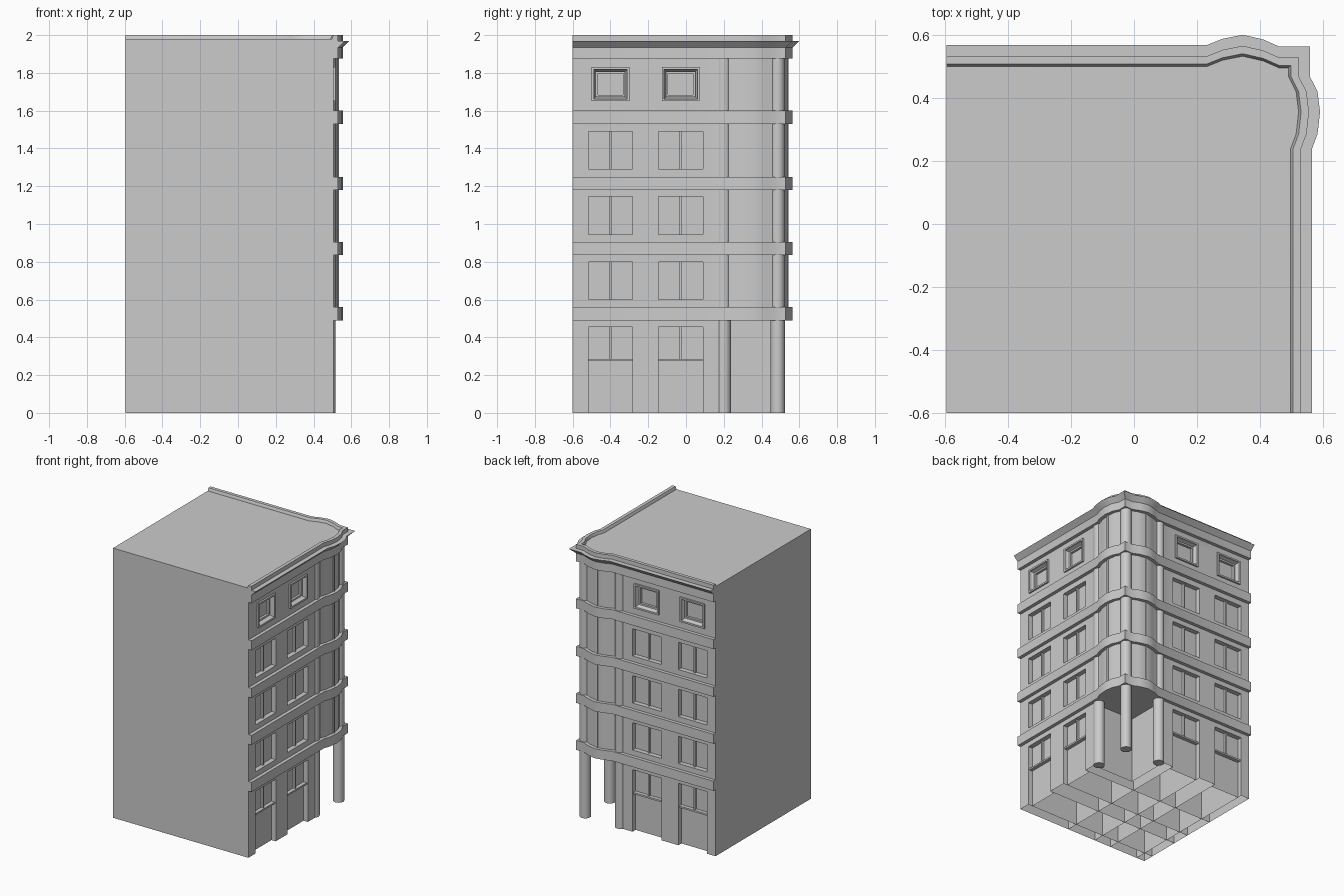
import bpy, bmesh, math
from mathutils import Vector

if "Cube" in bpy.data.objects:
    bpy.data.objects.remove(bpy.data.objects["Cube"])

LEFT, FRONT = -0.595, -0.6
WALL = 0.06          # wall inset from the cornice edge
CENTRES = (-0.4, -0.028)   # window centres along each facade


def plan(d):
    """Facade outline (two flat walls, two bowed bays, one corner), inset by d."""
    right = [(0.565, FRONT), (0.565, 0.24), (0.582, 0.285), (0.59, 0.355),
             (0.582, 0.42), (0.558, 0.467)]
    back = [(0.46, 0.563), (0.41, 0.585), (0.345, 0.60), (0.28, 0.587),
            (0.23, 0.567), (LEFT, 0.567)]
    return ([(x - d, y) for x, y in right] + [(0.558 - d, 0.563 - d)]
            + [(x, y - d) for x, y in back])


def finish(name, bm, smooth=False):
    bmesh.ops.recalc_face_normals(bm, faces=bm.faces[:])
    me = bpy.data.meshes.new(name)
    bm.to_mesh(me)
    bm.free()
    ob = bpy.data.objects.new(name, me)
    bpy.context.collection.objects.link(ob)
    if smooth:
        bpy.ops.object.select_all(action='DESELECT')
        ob.select_set(True)
        bpy.context.view_layer.objects.active = ob
        bpy.ops.object.shade_smooth_by_angle(angle=math.radians(30))
    return ob


def skin(bm, lower, upper):
    """Closed solid between two matching loops."""
    a = [bm.verts.new(p) for p in lower]
    b = [bm.verts.new(p) for p in upper]
    n = len(a)
    bm.faces.new(a)
    bm.faces.new(b)
    for i in range(n):
        j = (i + 1) % n
        bm.faces.new((a[i], a[j], b[j], b[i]))


def prism(name, outline, z0, z1):
    bm = bmesh.new()
    skin(bm, [(x, y, z0) for x, y in outline], [(x, y, z1) for x, y in outline])
    return finish(name, bm)


def sweep(name, profile):
    """Closed (inset, z) profile carried along the facade outline."""
    bm = bmesh.new()
    rows = [[bm.verts.new((x, y, z)) for x, y in plan(d)] for d, z in profile]
    n = len(rows)
    for i in range(n):
        a, b = rows[i], rows[(i + 1) % n]
        for k in range(len(a) - 1):
            bm.faces.new((a[k], a[k + 1], b[k + 1], b[k]))
    for end in (0, -1):
        bm.faces.new([r[end] for r in rows])
    return finish(name, bm, True)


def at(side, u, z, depth):
    """Point on the right (0) or back (1) facade at a depth behind the wall."""
    return (0.505 - depth, u, z) if side == 0 else (u - 0.01, 0.507 - depth, z)


def block(bm, side, u0, u1, z0, z1, d0, d1, taper=0.0):
    def loop(d, t):
        return [at(side, u, z, d) for u, z in ((u0 + t, z0 + t), (u1 - t, z0 + t),
                                               (u1 - t, z1 - t), (u0 + t, z1 - t))]
    skin(bm, loop(d0, 0), loop(d1, taper))


def carve(ob, bm, name):
    cutter = finish(name, bm)
    cutter.hide_render = True
    mod = ob.modifiers.new("openings", 'BOOLEAN')
    mod.operation = 'DIFFERENCE'
    mod.solver = 'EXACT'
    mod.object = cutter
    dg = bpy.context.evaluated_depsgraph_get()
    me = bpy.data.meshes.new_from_object(ob.evaluated_get(dg))
    ob.modifiers.clear()
    ob.data = me
    bpy.data.objects.remove(cutter)


# upper walls with bowed bays
upper = prism("upper_walls", [(LEFT, FRONT)] + plan(WALL), 0.49, 1.98)
cut, bars = bmesh.new(), bmesh.new()
for side in (0, 1):
    for c in CENTRES:
        for z in (0.60, 0.945, 1.29):
            block(cut, side, c - 0.117, c + 0.117, z, z + 0.2, -0.02, 0.035)
            block(bars, side, c - 0.006, c + 0.006, z, z + 0.2, 0.018, 0.037)
        # top floor: splayed reveal
        block(cut, side, c - 0.102, c + 0.102, 1.648, 1.832, 0.035 - 0.06, 0.035, 0.026)
carve(upper, cut, "window_cutter")
bpy.ops.object.select_all(action='DESELECT')
upper.select_set(True)
bpy.context.view_layer.objects.active = upper
bpy.ops.object.shade_smooth_by_angle(angle=math.radians(30))

# top floor window frames
for side in (0, 1):
    for c in CENTRES:
        u0, u1, z0, z1, w = c - 0.1, c + 0.1, 1.65, 1.83, 0.012
        for h, (da, db) in ((0.0, (-0.012, 0.004)), (0.022, (0.018, 0.037))):
            a, b, lo, hi = u0 + h, u1 - h, z0 + h, z1 - h
            block(bars, side, a, b, lo, lo + w, da, db)
            block(bars, side, a, b, hi - w, hi, da, db)
            block(bars, side, a, a + w, lo + w, hi - w, da, db)
            block(bars, side, b - w, b, lo + w, hi - w, da, db)

# ground floor with open corner and recessed shopfronts
ground = prism("ground_walls", [(LEFT, FRONT), (0.505, FRONT), (0.505, 0.175),
                                (0.165, 0.175), (0.165, 0.507), (LEFT, 0.507)], 0, 0.49)
cut = bmesh.new()
for side in (0, 1):
    for c in CENTRES:
        block(cut, side, c - 0.117, c + 0.117, -0.1, 0.455, -0.02, 0.035)
        block(bars, side, c - 0.117, c + 0.117, 0.274, 0.286, 0.008, 0.037)
        block(bars, side, c - 0.006, c + 0.006, 0.286, 0.455, 0.018, 0.037)
carve(ground, cut, "door_cutter")
finish("window_bars", bars)

# open underside with partition walls
bm = bmesh.new()
bm.from_mesh(ground.data)
under = [f for f in bm.faces if f.normal.z < -0.9 and f.calc_center_median().z < 0.01]
bmesh.ops.delete(bm, geom=under, context='FACES_ONLY')
bm.to_mesh(ground.data)
bm.free()
bm = bmesh.new()
for c in CENTRES:
    for u in (c - 0.117, c + 0.117):
        for a, b in (((LEFT, u), (0.47, u)), ((u - 0.01, FRONT), (u - 0.01, 0.472))):
            bm.faces.new([bm.verts.new(p) for p in
                          ((*a, 0), (*b, 0), (*b, 0.49), (*a, 0.49))])
finish("partitions", bm)

# floor bands, cornice and parapet
for i, z in enumerate((0.49, 0.835, 1.18, 1.53)):
    sweep(f"floor_band_{i + 1}", [(0.07, z), (0.035, z), (0.035, z + 0.07), (0.07, z + 0.07)])
sweep("cornice", [(0.07, 1.875), (0.035, 1.875), (0.035, 1.935), (0, 1.97),
                  (0.035, 1.97), (0.035, 2.0), (0.06, 2.0), (0.07, 1.975)])

# round columns through the full height
for name, x, y in (("corner_column", 0.478, 0.485), ("right_column", 0.478, 0.2),
                   ("back_column", 0.19, 0.487)):
    bm = bmesh.new()
    bmesh.ops.create_cone(bm, cap_ends=True, segments=20, radius1=0.038,
                          radius2=0.038, depth=1.9)
    bmesh.ops.translate(bm, verts=bm.verts[:], vec=Vector((x, y, 0.95)))
    finish(name, bm, True)

# slim mullions on the bays
bm = bmesh.new()
for side in (0, 1):
    block(bm, side, 0.349, 0.361, 0.5, 1.9, -0.03 if side == 0 else -0.036, 0.0)
finish("bay_mullions", bm)
